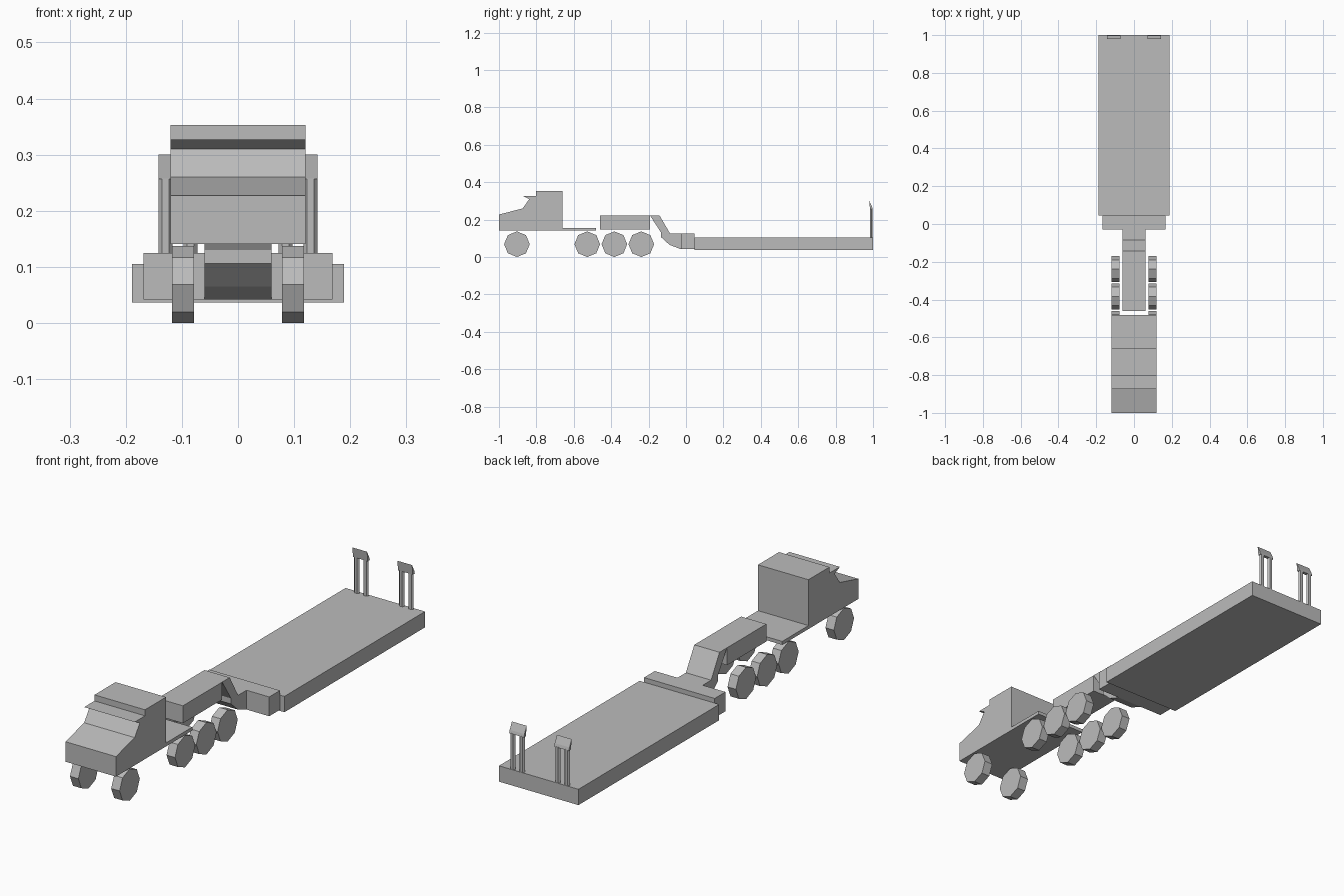
import bpy
import bmesh
import math
from mathutils import Matrix

cube = bpy.data.objects.get("Cube")
if cube:
    bpy.data.objects.remove(cube, do_unlink=True)

# One flat grey for the whole model
GREY = (0.5, 0.5, 0.5, 1.0)
grey = bpy.data.materials.new("plain grey")
grey.use_nodes = True
grey.diffuse_color = GREY
grey.node_tree.nodes["Principled BSDF"].inputs["Base Color"].default_value = GREY


def add_object(name, bm):
    bmesh.ops.recalc_face_normals(bm, faces=bm.faces)
    mesh = bpy.data.meshes.new(name)
    bm.to_mesh(mesh)
    bm.free()
    mesh.materials.append(grey)
    obj = bpy.data.objects.new(name, mesh)
    bpy.context.scene.collection.objects.link(obj)
    return obj


def extrude_side(name, profile, x0, x1):
    """Extrude a (y, z) side profile from x0 to x1."""
    bm = bmesh.new()
    face = bm.faces.new([bm.verts.new((x0, y, z)) for y, z in profile])
    result = bmesh.ops.extrude_face_region(bm, geom=[face])
    verts = [v for v in result["geom"] if isinstance(v, bmesh.types.BMVert)]
    bmesh.ops.translate(bm, verts=verts, vec=(x1 - x0, 0, 0))
    return add_object(name, bm)


def slab(name, half_width, y0, y1, z0, z1):
    profile = [(y0, z0), (y1, z0), (y1, z1), (y0, z1)]
    return extrude_side(name, profile, -half_width, half_width)


def prism(name, sides, radius, length, matrix):
    bm = bmesh.new()
    bmesh.ops.create_cone(bm, cap_ends=True, segments=sides, radius1=radius,
                          radius2=radius, depth=length, matrix=matrix)
    return add_object(name, bm)


# Tractor: cab with sloped hood and sun visor, rear chassis plate
cab = [(-1, 0.141), (-1, 0.227), (-0.873, 0.26), (-0.838, 0.31), (-0.873, 0.327),
       (-0.803, 0.327), (-0.803, 0.353), (-0.66, 0.353), (-0.66, 0.141)]
extrude_side("cab", cab, -0.12, 0.12)
slab("chassis_plate", 0.12, -0.66, -0.482, 0.141, 0.156)

# Trailer: front beam, bent neck, cross beam and deck
slab("front_beam", 0.06, -0.46, -0.193, 0.148, 0.223)
neck = [(-0.193, 0.223), (-0.142, 0.223), (-0.085, 0.125), (-0.028, 0.125),
        (-0.028, 0.042), (-0.088, 0.065), (-0.133, 0.106), (-0.133, 0.13)]
extrude_side("neck", neck, -0.06, 0.06)
slab("cross_beam", 0.168, -0.028, 0.045, 0.042, 0.125)
slab("deck", 0.189, 0.045, 1.0, 0.037, 0.105)

# Left and right parts
ramp_top = [(0.979, 0.30), (0.984, 0.257), (0.998, 0.257), (0.994, 0.27)]
for side, s in (("left", 1), ("right", -1)):
    # Eight-sided wheels with a corner at the top
    for i, y in enumerate((-0.904, -0.528, -0.383, -0.239)):
        turn = Matrix.Translation((s * 0.098, y, 0.0685)) @ Matrix.Rotation(math.pi / 2, 4, "Y")
        prism(f"{side}_wheel_{i + 1}", 8, 0.0685, 0.04, turn)
    # Upright loading ramp: two posts and a slanted top bar
    extrude_side(f"{side}_ramp_top", ramp_top, s * 0.072, s * 0.142)
    for part, x in (("inner", 0.085), ("outer", 0.129)):
        place = (Matrix.Translation((s * x, 0.991, 0.181))
                 @ Matrix.Diagonal((1, 0.65, 1, 1))
                 @ Matrix.Rotation(math.pi / 6, 4, "Z"))
        prism(f"{side}_ramp_{part}_post", 6, 0.0125, 0.156, place)
